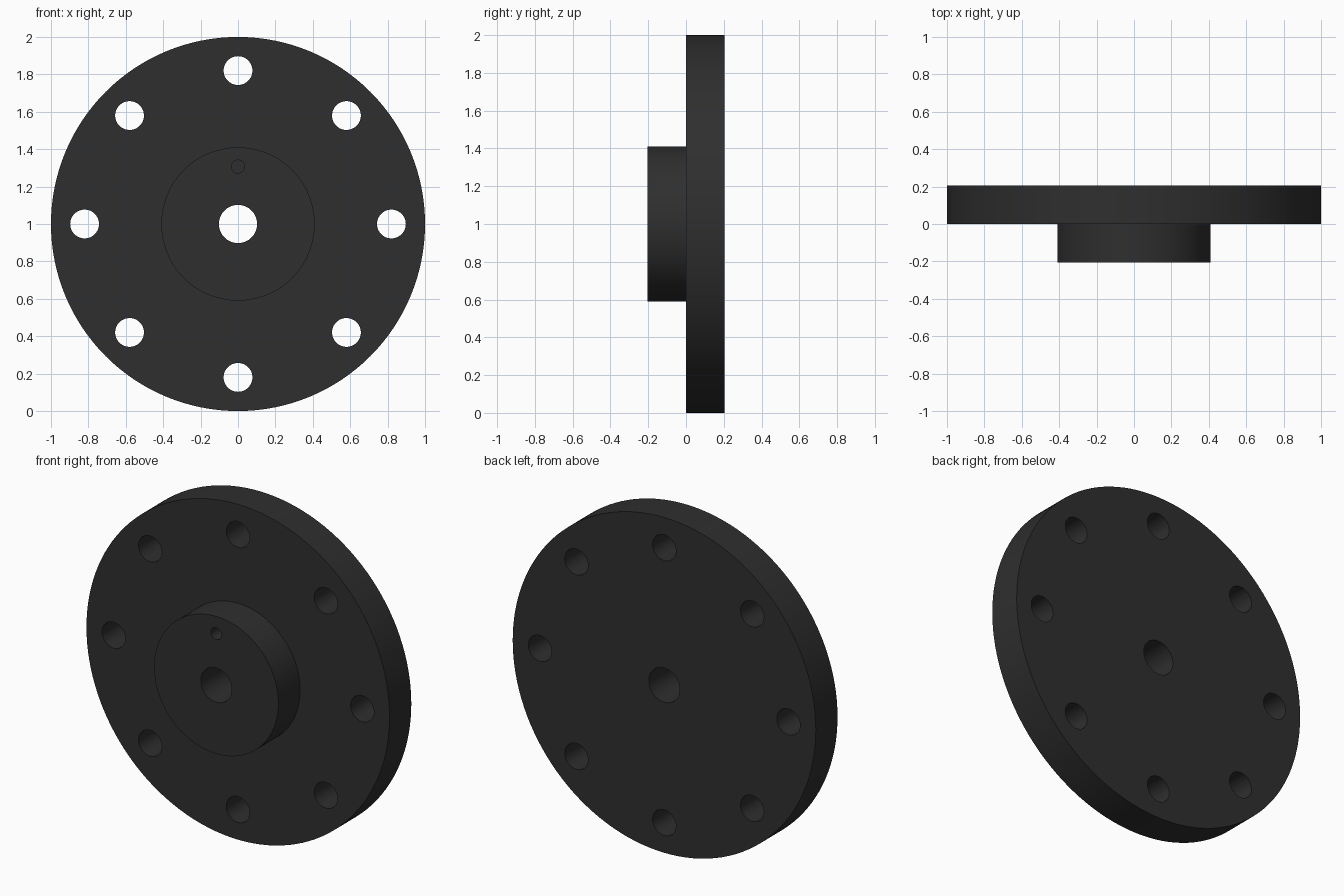
import bpy, bmesh, math
from mathutils import Matrix, Vector

cube = bpy.data.objects.get("Cube")
if cube:
    bpy.data.objects.remove(cube, do_unlink=True)

CENTRE_Z = 1.0
THICK = 0.205          # thickness of plate and of hub
SEGMENTS = 128

# Single dark colour
black = bpy.data.materials.new("dark_charcoal")
black.use_nodes = True
colour = (0.028, 0.028, 0.028, 1)
black.diffuse_color = colour
black.node_tree.nodes["Principled BSDF"].inputs["Base Color"].default_value = colour


def make_object(name, bm):
    bmesh.ops.recalc_face_normals(bm, faces=bm.faces[:])
    mesh = bpy.data.meshes.new(name)
    bm.to_mesh(mesh)
    bm.free()
    mesh.materials.append(black)
    obj = bpy.data.objects.new(name, mesh)
    bpy.context.collection.objects.link(obj)
    return obj


def add_drill(bm, x, z, radius, y0, y1, sides=48):
    """Cylinder along y from y0 to y1."""
    place = Matrix.Translation((x, (y0 + y1) / 2, z)) @ Matrix.Rotation(math.pi / 2, 4, 'X')
    bmesh.ops.create_cone(bm, cap_ends=True, segments=sides, radius1=radius,
                          radius2=radius, depth=y1 - y0, matrix=place)


# Flange: plate, hub and centre bore turned from one closed profile
bore, hub, rim = 0.102, 0.41, 1.0
profile = [(bore, -THICK), (hub, -THICK), (hub, 0), (rim, 0), (rim, THICK), (bore, THICK)]
bm = bmesh.new()
verts = [bm.verts.new((r, y, CENTRE_Z)) for r, y in profile]
edges = [bm.edges.new((v, verts[(i + 1) % len(verts)])) for i, v in enumerate(verts)]
bmesh.ops.spin(bm, geom=verts + edges, cent=Vector((0, 0, CENTRE_Z)), axis=Vector((0, 1, 0)),
               angle=2 * math.pi, steps=SEGMENTS, use_merge=True)
bmesh.ops.remove_doubles(bm, verts=bm.verts[:], dist=0.0001)
flange = make_object("hub_flange", bm)

# Drills: ring of bolt holes and a blind pin hole in the hub
bm = bmesh.new()
for i in range(8):
    a = i * math.pi / 4
    add_drill(bm, 0.82 * math.cos(a), CENTRE_Z + 0.82 * math.sin(a), 0.077, -0.1, 0.3)
add_drill(bm, 0, 1.307, 0.035, -0.3, 0)
drills = make_object("hole_cutters", bm)
drills.hide_render = True

# Cut the holes, then discard the cutters
cut = flange.modifiers.new("holes", 'BOOLEAN')
cut.operation = 'DIFFERENCE'
cut.solver = 'EXACT'
cut.object = drills
bpy.ops.object.select_all(action='DESELECT')
flange.select_set(True)
bpy.context.view_layer.objects.active = flange
bpy.ops.object.modifier_apply(modifier=cut.name)
bpy.data.objects.remove(drills, do_unlink=True)
bpy.ops.object.shade_smooth_by_angle(angle=math.radians(30))
